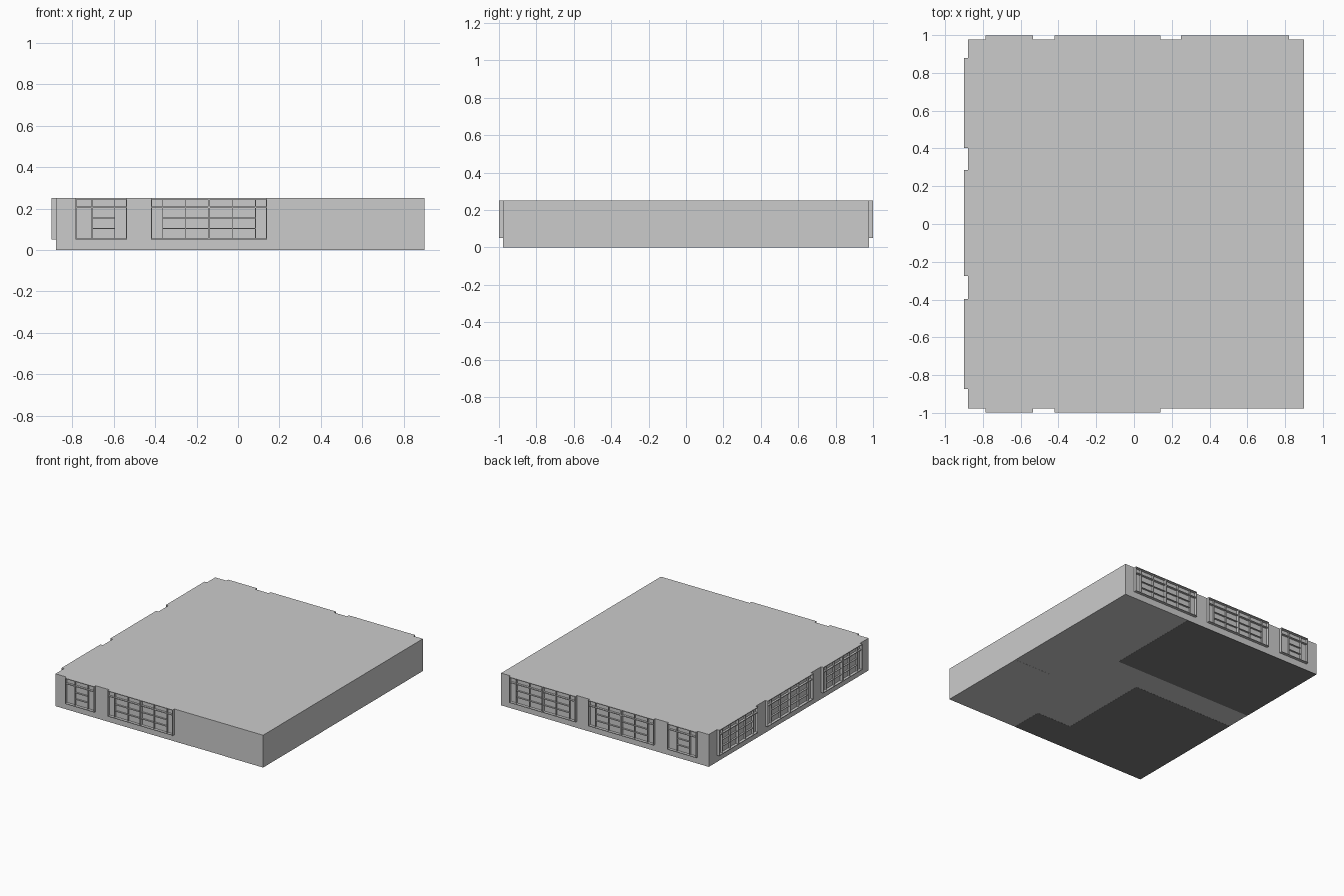
import bpy, bmesh
from mathutils import Matrix, Vector
from math import pi

if "Cube" in bpy.data.objects:
    bpy.data.objects.remove(bpy.data.objects["Cube"])

X0, X1, Y, H = -0.88, 0.90, 0.978, 0.25    # building shell limits
Z0, Z1 = 0.05, 0.25                        # window sill and head
DEPTH = 0.021


def add_box(bm, lo, hi):
    lo, hi = Vector(lo), Vector(hi)
    m = Matrix.Translation((lo + hi) / 2) @ Matrix.Diagonal((*(hi - lo), 1))
    bmesh.ops.create_cube(bm, size=1, matrix=m)


def finish(bm, name, color=None):
    me = bpy.data.meshes.new(name)
    bm.to_mesh(me)
    bm.free()
    ob = bpy.data.objects.new(name, me)
    bpy.context.collection.objects.link(ob)
    if color:
        mat = bpy.data.materials.new(name + "_colour")
        mat.diffuse_color = (*color, 1)
        mat.use_nodes = True
        mat.node_tree.nodes["Principled BSDF"].inputs["Base Color"].default_value = mat.diffuse_color
        me.materials.append(mat)
    return ob


def sash(bm, a, b, bars, grid):
    """One framed sash from a to b, glazing bars at given positions,
    small panes across the grid span; outside faces local -y."""
    f, t = 0.005, 0.0035
    # outer frame, full depth
    add_box(bm, (a, -DEPTH, Z0), (a + f, 0, Z1))
    add_box(bm, (b - f, -DEPTH, Z0), (b, 0, Z1))
    add_box(bm, (a + f, -DEPTH, Z0), (b - f, 0, Z0 + f))
    add_box(bm, (a + f, -DEPTH, Z1 - f), (b - f, 0, Z1))
    # transom and vertical glazing bars
    add_box(bm, (a + f, -0.016, 0.203), (b - f, 0, 0.209))
    for x in bars:
        add_box(bm, (x - t / 2, -0.014, Z0 + f), (x + t / 2, 0, Z1 - f))
    # short horizontal glazing bars
    for z in (0.104, 0.154):
        add_box(bm, (grid[0], -0.013, z - t / 2), (grid[1], 0, z + t / 2))


def window(name, centre, width, double, loc, angle):
    bm = bmesh.new()
    h = width / 2
    if double:
        p, q = h * 0.8, h * 0.4
        sash(bm, -h, 0, (-p, -q), (-p, -0.005))
        sash(bm, 0, h, (q, p), (0.005, p))
    else:
        sash(bm, -h, h, (-0.045, 0.065), (-0.045, 0.065))
    ob = finish(bm, name)
    ob.location = loc
    ob.rotation_euler.z = angle
    return ob


# Solid building shell
bm = bmesh.new()
add_box(bm, (X0, -Y, 0), (X1, Y, H))
finish(bm, "building_shell")

# Windows in front and back walls: (centre, width, double)
small, wide, end = (-0.66, 0.25, False), (-0.14, 0.56, True), (0.535, 0.57, True)
for i, (c, w, d) in enumerate((small, wide)):
    window(f"front_window_{i}", c, w, d, (c, -Y, 0), 0)
for i, (c, w, d) in enumerate((small, wide, end)):
    ob = window(f"back_window_{i}", c, w, d, (c, Y, 0), pi)

# Windows in left wall
for i, (c, w) in enumerate(((-0.635, 0.475), (0.005, 0.56), (0.64, 0.475))):
    window(f"left_window_{i}", c, w, True, (X0, c, 0), -pi / 2)


# Room floors showing on the underside, as thin sheets
def floor(name, rects, color):
    bm = bmesh.new()
    for x0, y0, x1, y1 in rects:
        add_box(bm, (x0, y0, -0.0008), (x1, y1, 0.001))
    finish(bm, name, color)


floor("back_room_floor", [(X0, 0.21, 0.32, Y)], (0.2, 0.2, 0.2))
floor("front_room_floor", [(X0, -Y, -0.01, 0.014), (-0.01, -Y, 0.29, -0.722)],
      (0.2, 0.2, 0.2))
floor("corner_room_floor", [(0.575, -Y, X1, -0.243)], (0.9, 0.9, 0.9))
